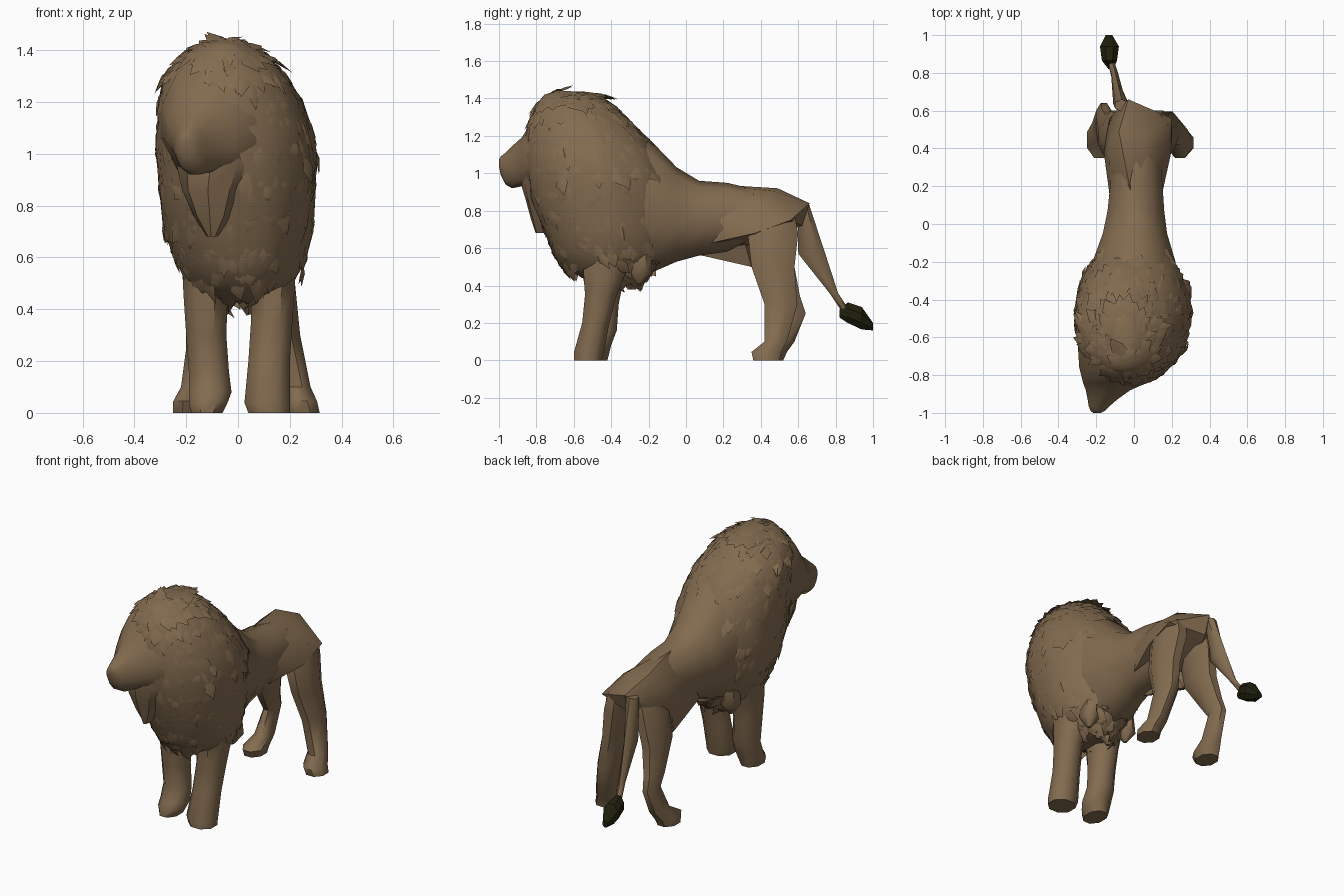
import bpy, bmesh, math, random
from mathutils import Vector

random.seed(4)
cube = bpy.data.objects.get("Cube")
if cube:
    bpy.data.objects.remove(cube, do_unlink=True)


def material(name, rgb):
    m = bpy.data.materials.new(name)
    m.use_nodes = True
    color = (*rgb, 1)
    m.diffuse_color = color
    shader = m.node_tree.nodes["Principled BSDF"]
    shader.inputs["Base Color"].default_value = color
    shader.inputs["Roughness"].default_value = 0.9
    return m


FUR = material("tawny_fur", (0.225, 0.147, 0.079))
DARK = material("dark_tuft", (0.014, 0.014, 0.004))


def finish(name, bm, mat, angle):
    mesh = bpy.data.meshes.new(name)
    bm.to_mesh(mesh)
    bm.free()
    mesh.materials.append(mat)
    obj = bpy.data.objects.new(name, mesh)
    bpy.context.collection.objects.link(obj)
    bpy.ops.object.select_all(action="DESELECT")
    obj.select_set(True)
    bpy.context.view_layer.objects.active = obj
    bpy.ops.object.shade_smooth_by_angle(angle=math.radians(angle))
    return obj


def loft(name, axis, rings, sides=8, mat=FUR, angle=50, rough=0.0):
    """Skin oval rings: (position, x low, x high, other low, other high)."""
    bm = bmesh.new()
    loops = []
    # widen coarse ovals so that they fill their extents
    widen = 1 / math.cos(math.pi / sides)
    for pos, x0, x1, o0, o1 in rings:
        loop = []
        for i in range(sides):
            t = math.tau * (i + 0.5) / sides
            r = widen * (1 + random.uniform(-rough, rough)) / 2
            x = (x0 + x1) / 2 + math.cos(t) * r * (x1 - x0)
            o = (o0 + o1) / 2 + math.sin(t) * r * (o1 - o0)
            loop.append(bm.verts.new((x, o, pos) if axis == "z" else (x, pos, o)))
        loops.append(loop)
    for a, b in zip(loops, loops[1:]):
        for i in range(sides):
            j = (i + 1) % sides
            bm.faces.new((a[i], a[j], b[j], b[i]))
    bm.faces.new(loops[0])
    bm.faces.new(loops[-1])
    bmesh.ops.recalc_face_normals(bm, faces=bm.faces)
    return finish(name, bm, mat, angle)


def hull(name, points, angle):
    """Faceted solid spanning a handful of anatomical landmarks."""
    bm = bmesh.new()
    for p in points:
        bm.verts.new(p)
    result = bmesh.ops.convex_hull(bm, input=bm.verts)
    spare = [v for v in result["geom_interior"] if isinstance(v, bmesh.types.BMVert)]
    bmesh.ops.delete(bm, geom=spare, context="VERTS")
    bmesh.ops.recalc_face_normals(bm, faces=bm.faces)
    return finish(name, bm, FUR, angle)


# Chest and waist
loft("body", "y", [
    (-.45, -.22, .22, .48, 1.22), (-.2, -.22, .22, .48, 1.17),
    (-.05, -.165, .175, .54, 1.02), (.07, -.14, .16, .57, .95),
    (.22, -.125, .15, .59, .94), (.36, -.12, .14, .66, .91)], 10)

# Angular haunches: spine, raised right hip, tail root, dropped left hip, flanks
hull("haunches", [
    (0, .08, .945), (-.08, .49, .92), (.06, .47, .905), (-.03, .66, .84),
    (.2, .56, .75), (.195, .37, .68), (.16, .4, .83), (.14, .12, .77),
    (-.13, .56, .76), (-.16, .38, .7), (-.13, .4, .87), (-.125, .12, .77),
    (.1, .1, .62), (-.1, .1, .59), (.12, .33, .66), (-.15, .34, .6),
    (-.03, .62, .72)], 40)
# Skin fold from belly to the right knee
hull("flank_fold", [
    (-.11, .02, .6), (-.05, .02, .575), (-.15, .34, .52), (-.09, .35, .5),
    (-.15, .36, .68), (-.03, .3, .68), (-.12, .1, .72)], 40)

# Front legs
loft("left_front_leg", "z", [
    (0, .04, .2, -.6, -.45), (.04, .025, .2, -.6, -.44),
    (.2, .04, .2, -.555, -.41), (.35, .05, .21, -.54, -.37),
    (.5, .05, .22, -.55, -.31), (.65, .05, .22, -.55, -.25)])
loft("right_front_leg", "z", [
    (0, -.18, -.06, -.58, -.42), (.04, -.19, -.04, -.58, -.41),
    (.08, -.19, -.025, -.55, -.4), (.16, -.19, -.035, -.52, -.37),
    (.3, -.2, -.045, -.53, -.36), (.45, -.21, -.04, -.55, -.33),
    (.65, -.22, -.04, -.55, -.25)])

# Hind legs, splayed slightly, with paws ahead of the hocks
loft("left_hind_leg", "z", [
    (0, .19, .315, .36, .5), (.045, .18, .305, .35, .51),
    (.1, .17, .28, .42, .54), (.3, .12, .24, .42, .595),
    (.5, .09, .22, .35, .58), (.68, .05, .2, .33, .6),
    (.78, .05, .18, .4, .58)])
loft("right_hind_leg", "z", [
    (0, -.25, -.13, .37, .52), (.045, -.25, -.12, .35, .54),
    (.1, -.22, -.12, .44, .58), (.25, -.2, -.12, .51, .64),
    (.34, -.2, -.1, .45, .61), (.5, -.19, -.06, .35, .58),
    (.68, -.165, -.03, .34, .6), (.78, -.12, -.02, .43, .58)])

# Tail with a dark tip
loft("tail", "z", [
    (.83, -.1, -.03, .6, .655), (.57, -.11, -.06, .61, .735),
    (.36, -.12, -.085, .77, .81), (.27, -.135, -.105, .83, .87)], 6)
loft("tail_tuft", "y", [
    (.82, -.135, -.11, .23, .27), (.865, -.17, -.09, .2, .31),
    (.94, -.18, -.08, .165, .285), (1, -.15, -.115, .16, .2)], 8, DARK, 30)

# Head, turned a little to its right, blending into the mane
loft("head", "y", [
    (-.6, -.3, .16, .85, 1.42), (-.76, -.29, .13, .88, 1.38),
    (-.84, -.27, .07, .92, 1.25), (-.88, -.255, -.02, .93, 1.19),
    (-.93, -.245, -.09, .92, 1.145), (-.965, -.24, -.13, .94, 1.11),
    (-.99, -.23, -.155, .99, 1.09), (-1, -.215, -.175, 1.04, 1.075)], 12, angle=60)
# Beard below the jaw
loft("beard", "z", [
    (.68, -.12, -.08, -.8, -.7), (.76, -.17, -.02, -.825, -.65),
    (.86, -.21, .02, -.85, -.65), (.95, -.22, .06, -.875, -.65),
    (1.03, -.2, .08, -.86, -.65)], 9, angle=30, rough=.05)

# Mane mass, built from level ovals
mane = loft("mane", "z", [
    (.43, -.13, .14, -.52, -.22), (.49, -.19, .2, -.66, -.17),
    (.58, -.24, .255, -.715, -.12), (.7, -.285, .285, -.76, -.09),
    (.85, -.305, .295, -.82, -.09), (1, -.31, .3, -.855, -.1),
    (1.1, -.31, .28, -.86, -.16), (1.2, -.305, .245, -.85, -.22),
    (1.3, -.285, .19, -.83, -.32), (1.38, -.22, .115, -.79, -.41),
    (1.42, -.15, .05, -.76, -.46), (1.437, -.09, 0, -.7, -.54)],
    30, angle=50, rough=.025)

# Broad flat locks scattered over the mane, flowing down and back
FACE = Vector((-.1, -.88, 1.1))
locks = bmesh.new()
for poly in mane.data.polygons:
    normal = poly.normal.copy()
    corners = [mane.data.vertices[i].co for i in poly.vertices]
    for _ in range(2):
        weights = [random.random() for _ in corners]
        p = sum((c * w for c, w in zip(corners, weights)), Vector()) / sum(weights)
        if (p - FACE).length < .2 or len(corners) > 4:
            continue
        flow = Vector((random.uniform(-.5, .5), random.uniform(.1, .9), -1))
        flow -= normal * flow.dot(normal)
        flow.normalize()
        side = normal.cross(flow)
        length = random.uniform(.07, .14)
        width = random.uniform(.025, .045)
        mid = p + flow * length * .5
        root = locks.verts.new(p - normal * .006)
        left = locks.verts.new(mid - side * width - normal * .006)
        right = locks.verts.new(mid + side * width - normal * .006)
        ridge = locks.verts.new(mid + normal * .006)
        tip = locks.verts.new(p + flow * length + normal * random.uniform(-.012, .003))
        for a, b in ((root, left), (left, tip), (tip, right), (right, root)):
            locks.faces.new((a, b, ridge))
finish("mane_locks", locks, FUR, 50)

# Hanging fringe under the chest and behind the elbows
for n, (x, y, z) in enumerate([(-.14, -.25, .41), (-.05, -.3, .38), (.04, -.28, .38),
                               (.14, -.25, .41), (.1, -.4, .42), (-.1, -.43, .42)]):
    loft(f"chest_fringe_{n + 1}", "z", [
        (z, x - .01, x + .01, y - .01, y + .01),
        (z + .06, x - .05, x + .05, y - .05, y + .06),
        (z + .16, x - .04, x + .04, y - .06, y + .06)], 6)
